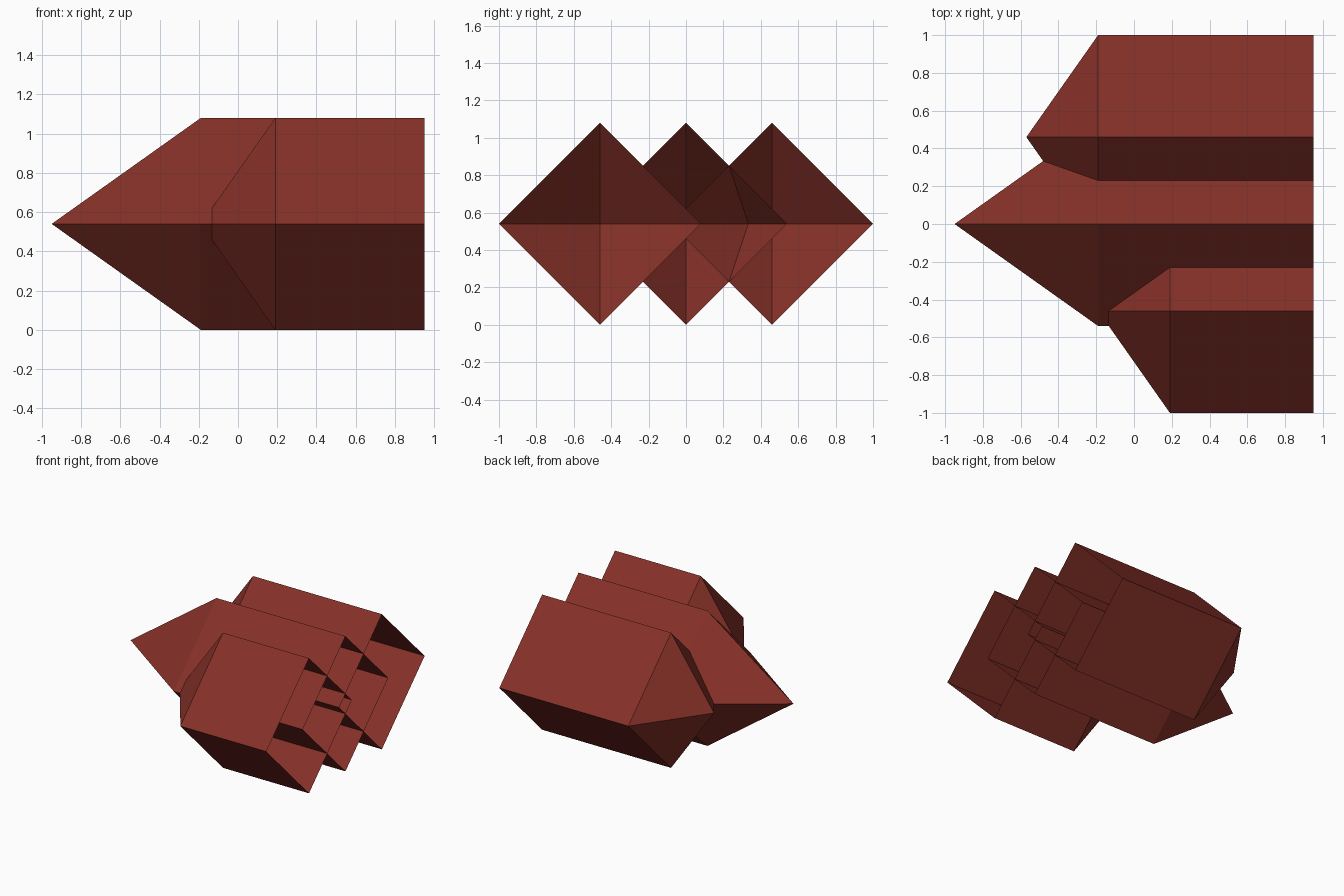
import bpy, bmesh, math

if "Cube" in bpy.data.objects:
    bpy.data.objects.remove(bpy.data.objects["Cube"])

RADIUS = 0.54      # half diagonal of the square section
END_X = 0.95       # shared open end

red = bpy.data.materials.new("brick_red")
red.diffuse_color = (0.235, 0.03, 0.021, 1)
red.use_nodes = True
red.node_tree.nodes["Principled BSDF"].inputs["Base Color"].default_value = red.diffuse_color


def pointed_tube(name, y, shoulder_x, tip_x):
    """Open square tube standing on its edge, closed by a pyramid tip."""
    bm = bmesh.new()

    def ring(x):
        return [bm.verts.new((x, y + RADIUS * c, RADIUS + RADIUS * s))
                for c, s in ((1, 0), (0, 1), (-1, 0), (0, -1))]

    back, shoulder = ring(END_X), ring(shoulder_x)
    tip = bm.verts.new((tip_x, y, RADIUS))
    for i in range(4):
        j = (i + 1) % 4
        bm.faces.new((back[i], back[j], shoulder[j], shoulder[i]))
        bm.faces.new((shoulder[i], shoulder[j], tip))
    bmesh.ops.recalc_face_normals(bm, faces=bm.faces)
    # keep normals pointing away from the tube axis
    bm.normal_update()
    f = bm.faces[:][0]
    if f.normal.y * (f.calc_center_median().y - y) < 0:
        bmesh.ops.reverse_faces(bm, faces=bm.faces[:])
    mesh = bpy.data.meshes.new(name)
    bm.to_mesh(mesh)
    bm.free()
    mesh.materials.append(red)
    bpy.context.collection.objects.link(bpy.data.objects.new(name, mesh))


# Three overlapping tubes: short front, long-tipped middle, rear
pointed_tube("front_tube", -0.46, 0.19, -0.19)
pointed_tube("middle_tube", 0.0, -0.19, -0.95)
pointed_tube("rear_tube", 0.46, -0.19, -0.57)
